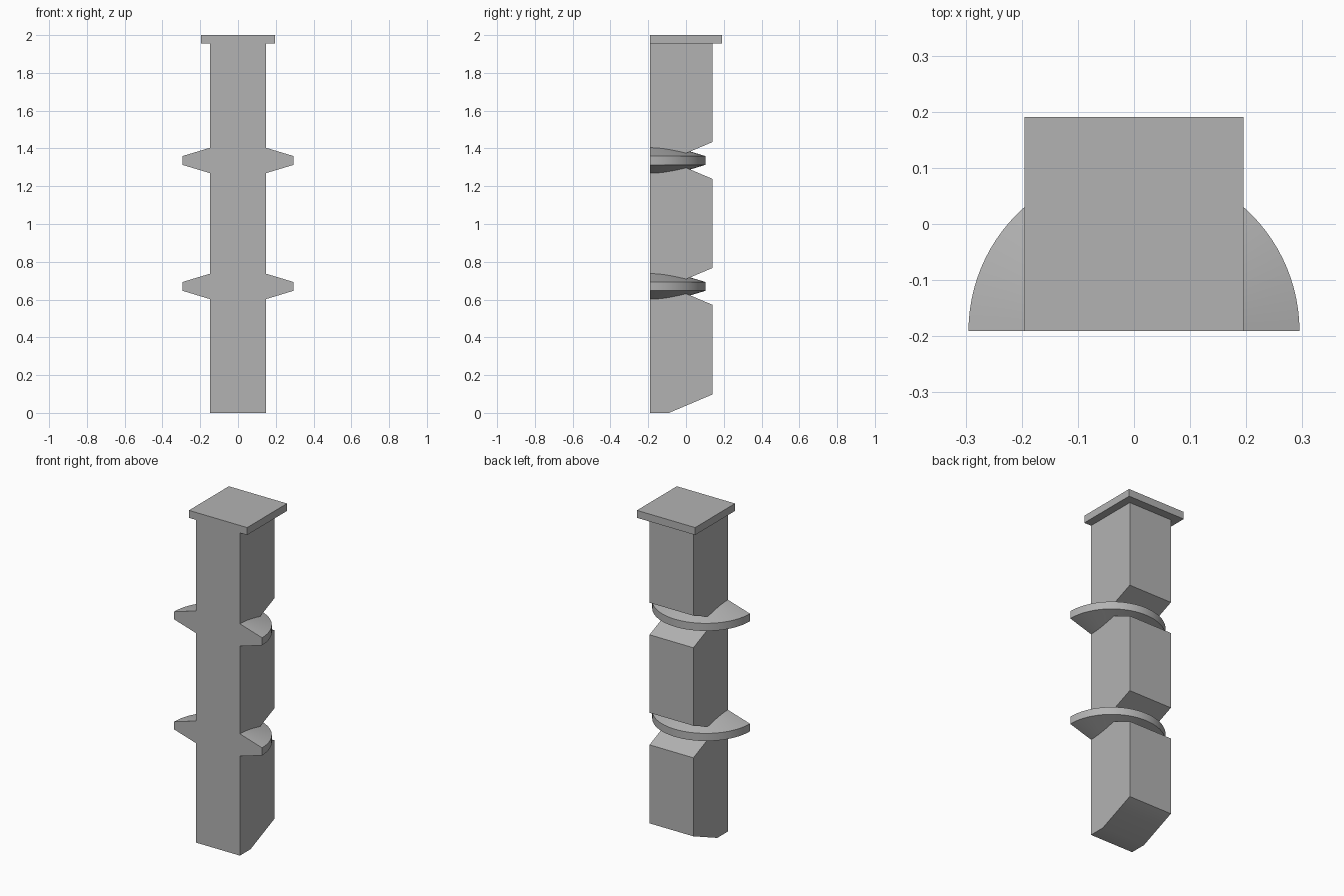
import bpy, bmesh, math

if "Cube" in bpy.data.objects:
    bpy.data.objects.remove(bpy.data.objects["Cube"], do_unlink=True)

grey = bpy.data.materials.new("plain_grey")
grey.use_nodes = True
colour = (0.45, 0.45, 0.45, 1)
grey.diffuse_color = colour
grey.node_tree.nodes["Principled BSDF"].inputs["Base Color"].default_value = colour

FRONT, BACK = -0.191, 0.139
HALF_WIDTH = 0.147
TOP = 1.955
PITCH = 2 / 3            # height of one post section
APEX_Y, SLOPE_RISE = -0.09, 0.097


def make_object(name, bm):
    bmesh.ops.recalc_face_normals(bm, faces=bm.faces)
    mesh = bpy.data.meshes.new(name)
    bm.to_mesh(mesh)
    bm.free()
    mesh.materials.append(grey)
    obj = bpy.data.objects.new(name, mesh)
    bpy.context.collection.objects.link(obj)
    return obj


def extrude_side_profile(name, points, half_width):
    """Extrude a (y, z) outline across the width."""
    bm = bmesh.new()
    face = bm.faces.new([bm.verts.new((-half_width, y, z)) for y, z in points])
    result = bmesh.ops.extrude_face_region(bm, geom=[face])
    verts = [v for v in result["geom"] if isinstance(v, bmesh.types.BMVert)]
    bmesh.ops.translate(bm, verts=verts, vec=(2 * half_width, 0, 0))
    return make_object(name, bm)


def half_flange(name, z):
    """Half disc tapering from a thick core to a thin rim."""
    radius, rim, core = 0.295, 0.023, 0.112
    outline = [(0, -core), (radius, -rim), (radius, rim), (0, core)]
    bm = bmesh.new()
    verts = [bm.verts.new((x, FRONT, z + h)) for x, h in outline]
    edges = [bm.edges.new(pair) for pair in zip(verts, verts[1:])]
    bmesh.ops.spin(bm, geom=verts + edges, cent=(0, FRONT, z), axis=(0, 0, 1),
                   angle=math.pi, steps=48)
    bmesh.ops.remove_doubles(bm, verts=bm.verts, dist=0.0001)
    # flat front closing the half disc
    bmesh.ops.holes_fill(bm, edges=[e for e in bm.edges if e.is_boundary], sides=0)
    return make_object(name, bm)


# Post with a sloped foot and V notches in the back
outline = [(FRONT, 0), (APEX_Y, 0), (BACK, SLOPE_RISE)]
for i in (1, 2):
    z = i * PITCH + 0.003
    outline += [(BACK, z - SLOPE_RISE), (APEX_Y, z), (BACK, z + SLOPE_RISE)]
outline += [(BACK, TOP), (FRONT, TOP)]
post = extrude_side_profile("post", outline, HALF_WIDTH)

# Top plate
extrude_side_profile("top_plate", [(FRONT, TOP), (-FRONT, TOP), (-FRONT, 2), (FRONT, 2)], 0.195)

# Tapered flanges fused into the post at each notch
for i, name in enumerate(("lower_flange", "upper_flange"), 1):
    flange = half_flange(name, i * PITCH + 0.003)
    flange.hide_render = True
    flange.hide_viewport = True
    union = post.modifiers.new(name, "BOOLEAN")
    union.operation = "UNION"
    union.solver = "EXACT"
    union.object = flange

# Bake the union, then drop the helper flanges
bpy.context.view_layer.update()
fused = bpy.data.meshes.new_from_object(post.evaluated_get(bpy.context.evaluated_depsgraph_get()))
post.modifiers.clear()
post.data = fused
post.name = "flanged_post"
for name in ("lower_flange", "upper_flange"):
    bpy.data.objects.remove(bpy.data.objects[name], do_unlink=True)

# Smooth the rounded flanges, keep corners sharp
bpy.ops.object.select_all(action="DESELECT")
post.select_set(True)
bpy.context.view_layer.objects.active = post
bpy.ops.object.shade_smooth_by_angle(angle=math.radians(30))
